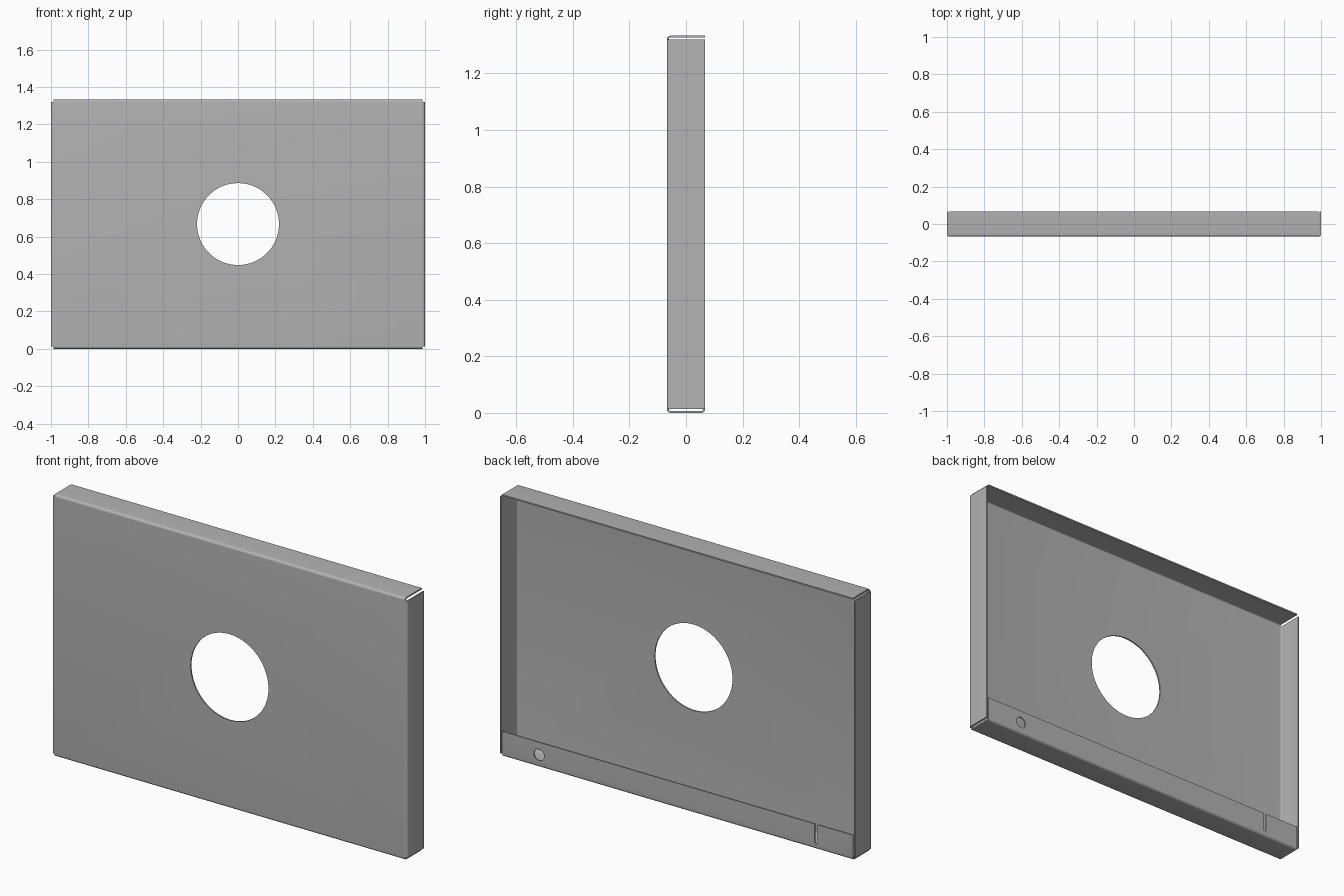
import bpy, bmesh, math
from mathutils import Vector

if "Cube" in bpy.data.objects:
    bpy.data.objects.remove(bpy.data.objects["Cube"])

HEIGHT, HALF_W, HALF_D = 1.333, 1.0, 0.068
THICK, BEND, LIP = 0.007, 0.013, 0.127
STEPS = 6

grey = bpy.data.materials.new("sheet_grey")
grey.use_nodes = True
colour = (0.45, 0.45, 0.45, 1)
grey.diffuse_color = colour
grey.node_tree.nodes["Principled BSDF"].inputs["Base Color"].default_value = colour

# Fold profiles: (outward distance from the flat face, y)
angles = [math.pi / 2 * i / STEPS for i in range(STEPS + 1)]
bend = [(BEND * math.sin(a), BEND - HALF_D - BEND * math.cos(a)) for a in angles]
flange = bend + [(BEND, HALF_D)]
lipped = bend + [(BEND * math.cos(a), HALF_D - BEND + BEND * math.sin(a)) for a in angles]
lipped.append((BEND - LIP, HALF_D))

# Front face with a folded strip on each edge, corners left open
bm = bmesh.new()
x, low, high = HALF_W - BEND, BEND, HEIGHT - BEND
corners = [Vector((cx, -HALF_D, cz)) for cx, cz in ((-x, low), (x, low), (x, high), (-x, high))]
outward = [Vector(v) for v in ((0, 0, -1), (1, 0, 0), (0, 0, 1), (-1, 0, 0))]
face = [bm.verts.new(c) for c in corners]
bm.faces.new(face)
for i, out in enumerate(outward):
    a, b = face[i], face[(i + 1) % 4]
    start, end = a.co.copy(), b.co.copy()
    for u, y in (lipped if i == 0 else flange)[1:]:
        shift = out * u + Vector((0, y + HALF_D, 0))
        na, nb = bm.verts.new(start + shift), bm.verts.new(end + shift)
        bm.faces.new((b, a, na, nb))
        a, b = na, nb
mesh = bpy.data.meshes.new("folded_panel")
bm.to_mesh(mesh)
bm.free()
panel = bpy.data.objects.new("folded_panel", mesh)
bpy.context.collection.objects.link(panel)
mesh.materials.append(grey)

solid = panel.modifiers.new("sheet_thickness", "SOLIDIFY")
solid.thickness = THICK
solid.offset = -1
solid.use_even_offset = True


def round_cutter(name, cx, y, cz, radius, sides):
    bpy.ops.mesh.primitive_cylinder_add(vertices=sides, radius=radius, depth=0.06,
                                        location=(cx, y, cz), rotation=(math.pi / 2, 0, 0))
    bpy.context.object.name = name
    return bpy.context.object


# Central opening, lip hole and round-ended lip slot
slot_x, slot_r, slot_z = -0.78, 0.009, 0.036
cutters = [round_cutter("centre_hole_cutter", 0, -HALF_D, 0.667, 0.219, 72),
           round_cutter("lip_hole_cutter", 0.78, HALF_D, 0.063, 0.029, 32),
           round_cutter("slot_end_cutter", slot_x, HALF_D, slot_z, slot_r, 16)]
bpy.ops.mesh.primitive_cube_add(size=1, location=(slot_x, HALF_D, slot_z + 0.06))
slot = bpy.context.object
slot.name = "slot_cutter"
slot.scale = (slot_r * 2, 0.06, 0.12)
cutters.append(slot)

for cutter in cutters:
    cutter.hide_render = True
    cut = panel.modifiers.new(cutter.name, "BOOLEAN")
    cut.operation = "DIFFERENCE"
    cut.solver = "EXACT"
    cut.object = cutter

# Apply the folds and cuts, then smooth the bends
bpy.ops.object.select_all(action="DESELECT")
panel.select_set(True)
bpy.context.view_layer.objects.active = panel
for name in [m.name for m in panel.modifiers]:
    bpy.ops.object.modifier_apply(modifier=name)
for cutter in cutters:
    bpy.data.objects.remove(cutter)
bpy.ops.object.shade_smooth_by_angle(angle=math.radians(30))
